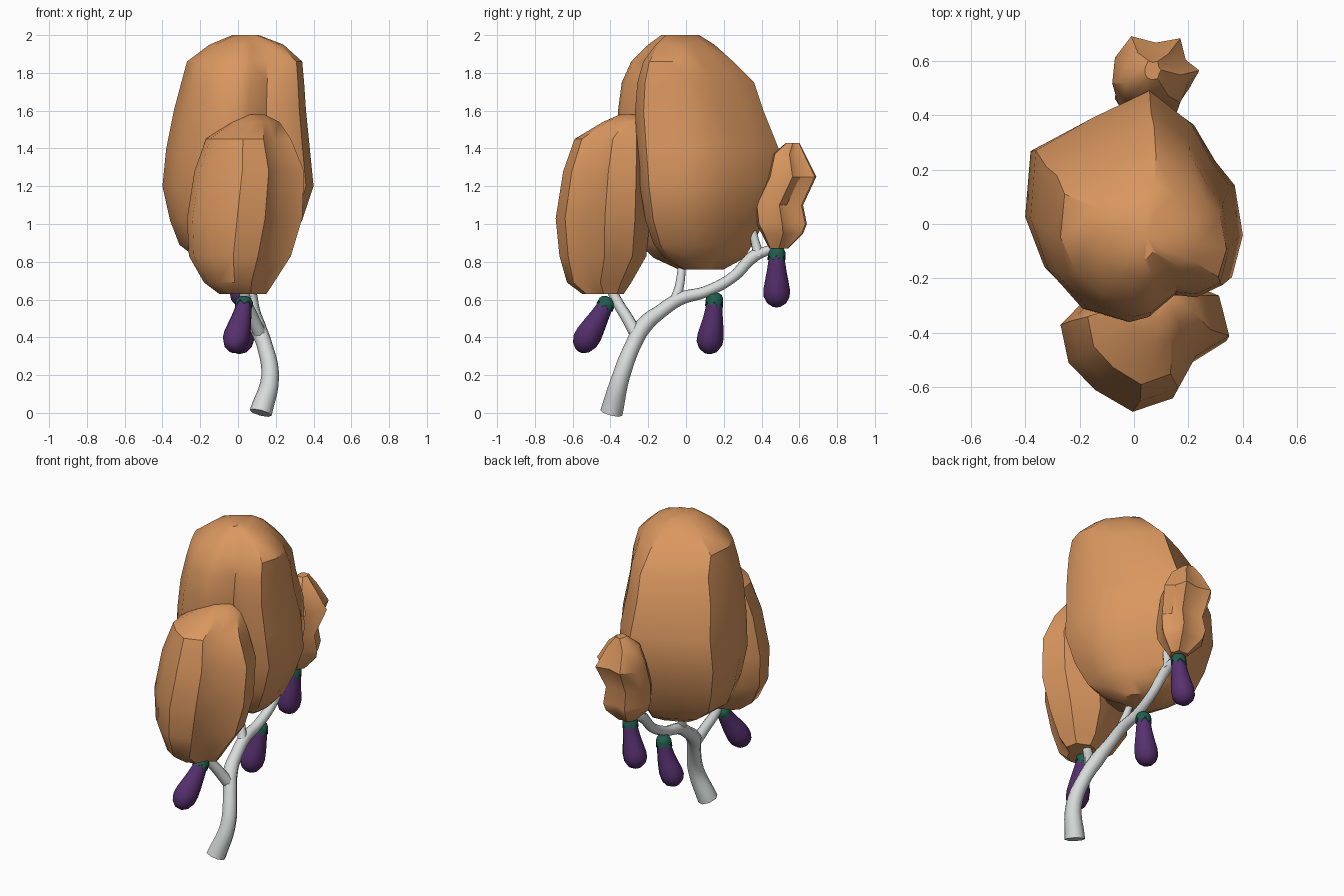
import bpy, bmesh, math
from mathutils import Vector

if "Cube" in bpy.data.objects:
    bpy.data.objects.remove(bpy.data.objects["Cube"])


def material(name, rgb):
    m = bpy.data.materials.new(name)
    m.diffuse_color = (*rgb, 1)
    m.use_nodes = True
    m.node_tree.nodes["Principled BSDF"].inputs["Base Color"].default_value = m.diffuse_color
    return m


ORANGE = material("orange leaves", (0.70, 0.31, 0.115))
WHITE = material("pale bark", (0.68, 0.71, 0.70))
PURPLE = material("purple fruit skin", (0.095, 0.03, 0.16))
GREEN = material("green cap", (0.015, 0.11, 0.075))


def loft(name, rings, mat, angle):
    """Skin a stack of equal-sized point rings and close both ends."""
    bm = bmesh.new()
    rows = [[bm.verts.new(p) for p in ring] for ring in rings]
    n = len(rows[0])
    for a, b in zip(rows, rows[1:]):
        for i in range(n):
            j = (i + 1) % n
            bm.faces.new((a[i], a[j], b[j], b[i]))
    for row in (rows[0], rows[-1]):
        c = bm.verts.new(sum((v.co for v in row), Vector()) / n)
        for i in range(n):
            bm.faces.new((row[i], row[(i + 1) % n], c))
    bmesh.ops.recalc_face_normals(bm, faces=bm.faces)
    me = bpy.data.meshes.new(name)
    bm.to_mesh(me)
    bm.free()
    me.materials.append(mat)
    ob = bpy.data.objects.new(name, me)
    bpy.context.collection.objects.link(ob)
    bpy.ops.object.select_all(action='DESELECT')
    ob.select_set(True)
    bpy.context.view_layer.objects.active = ob
    bpy.ops.object.shade_smooth_by_angle(angle=math.radians(angle))
    return ob


def foliage(name, outline, levels):
    """Fit one plan outline into a box (z, x0, x1, y0, y1) at each height."""
    xs, ys = zip(*outline)
    ax, bx, ay, by = min(xs), max(xs), min(ys), max(ys)
    rings = []
    for z, x0, x1, y0, y1 in levels:
        rings.append([Vector((x0 + (x - ax) / (bx - ax) * (x1 - x0),
                              y0 + (y - ay) / (by - ay) * (y1 - y0), z))
                      for x, y in outline])
    loft(name, rings, ORANGE, 35)


# Leaf masses
foliage("main_foliage",
        [(-.38, .28), (-.16, .40), (.06, .50), (.22, .38), (.30, .24), (.37, .15),
         (.40, -.04), (.36, -.20), (.25, -.25), (.16, -.24), (.05, -.33),
         (-.03, -.35), (-.20, -.30), (-.33, -.16), (-.40, .03)],
        [(.76, -.12, .12, -.04, .20), (.82, -.22, .20, -.17, .31),
         (.89, -.31, .27, -.24, .35), (1.02, -.36, .34, -.30, .42),
         (1.2, -.40, .40, -.34, .48), (1.4, -.38, .38, -.36, .49),
         (1.6, -.34, .36, -.36, .41), (1.75, -.30, .35, -.34, .36),
         (1.86, -.27, .34, -.29, .25), (1.95, -.15, .24, -.20, .15),
         (2.0, -.03, .11, -.13, .07)])
foliage("front_foliage",
        [(-.27, -.37), (-.24, -.51), (-.14, -.61), (0, -.69), (.15, -.64),
         (.22, -.51), (.35, -.43), (.31, -.27), (.12, -.19), (-.18, -.28)],
        [(.63, -.10, .15, -.55, -.33), (.69, -.18, .19, -.63, -.29),
         (.83, -.26, .28, -.67, -.21), (1.03, -.27, .34, -.69, -.19),
         (1.28, -.23, .35, -.65, -.19), (1.45, -.17, .28, -.59, -.20),
         (1.54, -.04, .22, -.44, -.22), (1.58, .04, .14, -.35, -.25)])
foliage("back_foliage",
        [(-.08, .47), (-.07, .59), (-.01, .69), (.08, .66), (.17, .68), (.19, .58),
         (.24, .53), (.20, .47), (.17, .38), (.05, .36), (-.04, .40)],
        [(.87, .02, .13, .44, .54), (.95, -.06, .20, .40, .62),
         (1.0, -.07, .21, .37, .64), (1.1, -.06, .20, .36, .62),
         (1.25, -.08, .24, .43, .69), (1.37, -.03, .17, .46, .63),
         (1.43, .04, .10, .53, .60)])


def branch(name, pts):
    """Tapered tube through (x, y, z, radius) points."""
    cu = bpy.data.curves.new(name, 'CURVE')
    cu.dimensions = '3D'
    cu.bevel_depth = 1
    cu.bevel_resolution = 2
    cu.resolution_u = 5
    cu.use_fill_caps = True
    sp = cu.splines.new('BEZIER')
    sp.bezier_points.add(len(pts) - 1)
    for bp, (x, y, z, r) in zip(sp.bezier_points, pts):
        bp.co = (x, y, z)
        bp.radius = r
        bp.handle_left_type = bp.handle_right_type = 'AUTO'
    cu.materials.append(WHITE)
    ob = bpy.data.objects.new(name, cu)
    bpy.context.collection.objects.link(ob)
    bpy.ops.object.select_all(action='DESELECT')
    ob.select_set(True)
    bpy.context.view_layer.objects.active = ob
    bpy.ops.object.convert(target='MESH')
    bpy.ops.object.shade_smooth_by_angle(angle=math.radians(50))


# Trunk and branches
branch("trunk", [(.12, -.395, 0, .06), (.17, -.345, .19, .047), (.14, -.28, .36, .042),
                 (.10, -.22, .465, .045), (.08, -.13, .54, .037), (.07, -.03, .605, .035),
                 (.07, .10, .64, .03), (.07, .25, .72, .029), (.06, .36, .83, .033),
                 (.06, .42, .855, .026), (.065, .49, .88, .02)])
branch("front_branch", [(.12, -.26, .41, .035), (.08, -.31, .50, .032),
                        (.04, -.37, .60, .029), (.03, -.41, .70, .026)])
branch("middle_branch", [(.075, -.06, .585, .03), (.05, -.035, .67, .024),
                         (.01, -.02, .79, .021)])
branch("back_branch", [(.06, .385, .83, .03), (.055, .365, .91, .023),
                       (.05, .345, 1.0, .021)])


def fruit(name, a, b, c, sides=12):
    """Bent fruit from top a to tip c, with a pointed-edge cap."""
    a, b, c = Vector(a), Vector(b), Vector(c)

    def ring(t, r, zigzag=0):
        out = []
        for i in range(sides):
            tt = t + (zigzag if i % 2 else 0)
            p = a * (1 - tt) ** 2 + b * 2 * tt * (1 - tt) + c * tt * tt
            d = ((b - a) * (1 - tt) + (c - b) * tt).normalized()
            u = d.cross(Vector((0, 1, 0))).normalized()
            v = d.cross(u)
            w = 2 * math.pi * i / sides
            out.append(p + r * (u * math.cos(w) + v * math.sin(w)))
        return out

    loft(name, [ring(t, r) for t, r in (
        (.04, .030), (.12, .040), (.3, .045), (.45, .052), (.6, .061), (.75, .070),
        (.86, .069), (.95, .052), (1, .024))], PURPLE, 60)
    loft(name + "_cap", [ring(0, .022), ring(.04, .038), ring(.11, .046),
                         ring(.16, .048, .10)], GREEN, 60)


# Hanging fruits
fruit("front_fruit", (.035, -.405, .61), (.03, -.45, .52), (-.03, -.565, .33))
fruit("middle_fruit", (.055, .152, .635), (.055, .15, .50), (-.01, .115, .32))
fruit("back_fruit", (.065, .48, .88), (.06, .48, .75), (.01, .48, .565))
